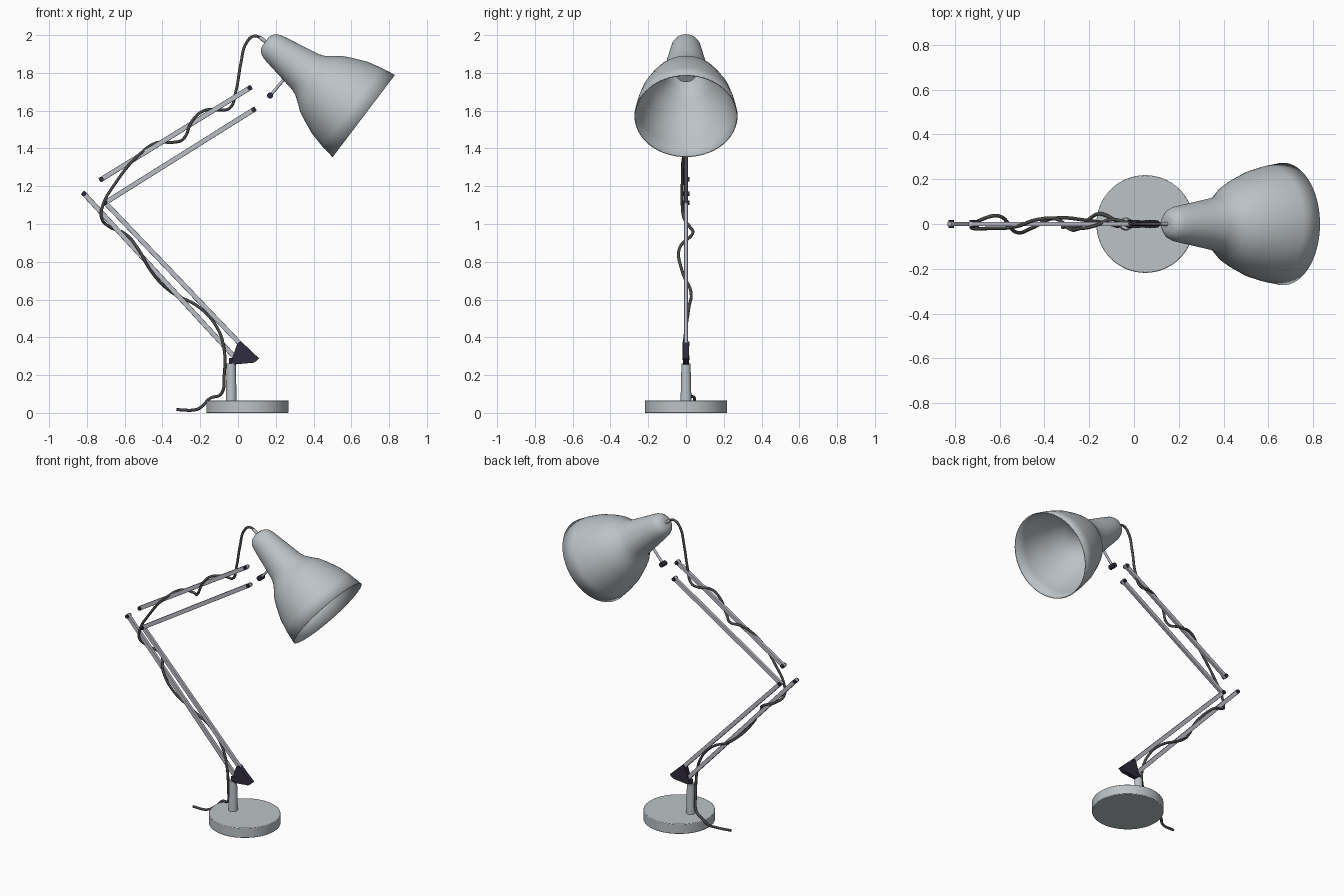
import bpy
import bmesh
import math
from mathutils import Vector

default_cube = bpy.data.objects.get("Cube")
if default_cube:
    bpy.data.objects.remove(default_cube, do_unlink=True)


def make_material(name, color, roughness=0.5):
    material = bpy.data.materials.new(name)
    material.use_nodes = True
    shader = material.node_tree.nodes["Principled BSDF"]
    shader.inputs["Base Color"].default_value = (*color, 1)
    shader.inputs["Roughness"].default_value = roughness
    material.diffuse_color = (*color, 1)
    return material


enamel = make_material("pale grey enamel", (0.5, 0.54, 0.57))
metal = make_material("arm metal", (0.5, 0.51, 0.57))
dark = make_material("dark fittings", (0.03, 0.025, 0.05))
rubber = make_material("cable rubber", (0.07, 0.07, 0.07))


def finish(name, bm, material, smooth=True, bevel=0):
    """Turn a bmesh into a named, shaded object."""
    bmesh.ops.recalc_face_normals(bm, faces=bm.faces)
    mesh = bpy.data.meshes.new(name)
    bm.to_mesh(mesh)
    bm.free()
    mesh.materials.append(material)
    obj = bpy.data.objects.new(name, mesh)
    bpy.context.collection.objects.link(obj)
    if bevel:
        modifier = obj.modifiers.new("Soft edges", "BEVEL")
        modifier.width = bevel
        modifier.segments = 2
    if smooth:
        bpy.ops.object.select_all(action="DESELECT")
        obj.select_set(True)
        bpy.context.view_layer.objects.active = obj
        bpy.ops.object.shade_smooth_by_angle(angle=math.radians(35))
    return obj


def rod(name, start, end, r_start, material, r_end=None, sides=24, bevel=0):
    """Round or tapered rod between two points."""
    start, end = Vector(start), Vector(end)
    axis = end - start
    bm = bmesh.new()
    bmesh.ops.create_cone(bm, cap_ends=True, segments=sides, radius1=r_start,
                          radius2=r_end or r_start, depth=axis.length)
    bm.transform(axis.to_track_quat("Z", "Y").to_matrix().to_4x4())
    bmesh.ops.translate(bm, verts=bm.verts, vec=(start + end) / 2)
    return finish(name, bm, material, bevel=bevel)


def plate(name, outline, depth, material, bevel=0):
    """Extrude an x-z outline symmetrically through y."""
    bm = bmesh.new()
    face = bm.faces.new([bm.verts.new((x, -depth / 2, z)) for x, z in outline])
    extruded = bmesh.ops.extrude_face_region(bm, geom=[face])["geom"]
    moved = [v for v in extruded if isinstance(v, bmesh.types.BMVert)]
    bmesh.ops.translate(bm, verts=moved, vec=(0, depth, 0))
    return finish(name, bm, material, smooth=False, bevel=bevel)


def bolt(name, x, z, radius=0.012, length=0.036):
    rod(name, (x, -length / 2, z), (x, length / 2, z), radius, dark, sides=16)


def arm(name, low, high):
    """Flat-sided arm bar with a bolt through both ends."""
    a, b = Vector(low), Vector(high)
    along = (b - a).normalized()
    side = Vector((-along.y, along.x)) * 0.013
    a, b = a - along * 0.012, b + along * 0.012
    plate(name, [a - side, b - side, b + side, a + side], 0.02, metal, 0.003)
    for end, (x, z) in (("lower", low), ("upper", high)):
        bolt(name + "_" + end + "_bolt", x, z)


# Base and post
rod("base", (0.05, 0, 0), (0.05, 0, 0.066), 0.218, enamel, sides=64, bevel=0.004)
POST_X = -0.036
rod("post", (POST_X, 0, 0.06), (POST_X, 0, 0.262), 0.029, enamel, 0.024, sides=32)
rod("post_pin", (POST_X, 0, 0.25), (POST_X, 0, 0.29), 0.012, dark)

# Pivot bracket
plate("pivot_bracket", [(-0.035, 0.255), (0.085, 0.266), (0.112, 0.288),
                        (0.015, 0.38), (-0.005, 0.365), (-0.03, 0.29)],
      0.032, dark, 0.003)

# Parallel arms
arm("lower_back_arm", (-0.015, 0.292), (-0.815, 1.16))
arm("lower_front_arm", (0.012, 0.365), (-0.703, 1.113))
arm("upper_back_arm", (-0.723, 1.237), (0.062, 1.72))
arm("upper_front_arm", (-0.703, 1.113), (0.083, 1.605))

# Shade, revolved around its tilted axis and given thickness
RIM = Vector((0.665, 0, 1.572))
AXIS = Vector((0.797, 0, -0.604)).normalized()
profile = [(0.652, 0), (0.652, 0.03), (0.645, 0.05), (0.628, 0.067), (0.605, 0.077),
           (0.56, 0.086), (0.46, 0.104), (0.385, 0.118), (0.355, 0.13), (0.325, 0.151),
           (0.285, 0.183), (0.24, 0.206), (0.16, 0.24), (0.08, 0.26), (0, 0.273)]
bm = bmesh.new()
points = [bm.verts.new((r, 0, -back)) for back, r in profile]
edges = [bm.edges.new(pair) for pair in zip(points, points[1:])]
bmesh.ops.spin(bm, geom=points + edges, cent=(0, 0, 0), axis=(0, 0, 1),
               angle=math.tau, steps=64, use_duplicate=False)
bmesh.ops.remove_doubles(bm, verts=bm.verts, dist=0.0001)
bm.transform(AXIS.to_track_quat("Z", "Y").to_matrix().to_4x4())
bmesh.ops.translate(bm, verts=bm.verts, vec=RIM)
shade = finish("shade", bm, enamel)
thickness = shade.modifiers.new("Thickness", "SOLIDIFY")
thickness.thickness = 0.006
thickness.offset = -1

# Lamp socket inside the neck
rod("lamp_socket", RIM - AXIS * 0.64, RIM - AXIS * 0.37, 0.055, enamel, sides=32)

# Cable inlet and shade mounting stem with its knob
inlet = RIM - AXIS * 0.64
rod("cable_inlet", inlet, inlet - AXIS * 0.05, 0.01, metal)
rod("shade_stem", (0.172, 0, 1.682), (0.26, 0, 1.785), 0.008, metal)
bolt("shade_knob", 0.17, 1.68, 0.016, 0.045)

# Cable winding down the arms
path = [(0.16, 0, 1.95), (0.13, 0, 1.978), (0.085, 0, 1.995), (0.045, 0, 1.96),
        (0.015, 0, 1.85), (-0.012, 0, 1.7), (-0.045, 0.01, 1.613), (-0.1, 0.02, 1.604),
        (-0.18, -0.01, 1.6), (-0.24, -0.02, 1.55), (-0.29, -0.02, 1.45),
        (-0.34, 0.02, 1.433), (-0.43, 0.02, 1.43), (-0.52, -0.01, 1.37),
        (-0.66, -0.02, 1.2), (-0.715, -0.02, 1.1), (-0.722, -0.01, 1.03),
        (-0.68, 0.02, 0.985), (-0.6, 0.035, 0.95), (-0.53, -0.035, 0.87),
        (-0.46, -0.02, 0.75), (-0.36, 0.025, 0.645), (-0.2, 0.015, 0.555),
        (-0.11, 0, 0.45), (-0.074, -0.01, 0.34), (-0.073, 0, 0.2),
        (-0.09, 0.02, 0.1), (-0.15, 0.045, 0.076), (-0.19, 0.03, 0.035),
        (-0.225, 0, 0.017), (-0.325, -0.015, 0.017)]
curve = bpy.data.curves.new("cable", "CURVE")
curve.dimensions = "3D"
curve.bevel_depth = 0.008
curve.bevel_resolution = 3
curve.resolution_u = 8
curve.use_fill_caps = True
spline = curve.splines.new("BEZIER")
spline.bezier_points.add(len(path) - 1)
for knot, position in zip(spline.bezier_points, path):
    knot.co = position
    knot.handle_left_type = knot.handle_right_type = "AUTO"
curve.materials.append(rubber)
cable = bpy.data.objects.new("cable", curve)
bpy.context.collection.objects.link(cable)
